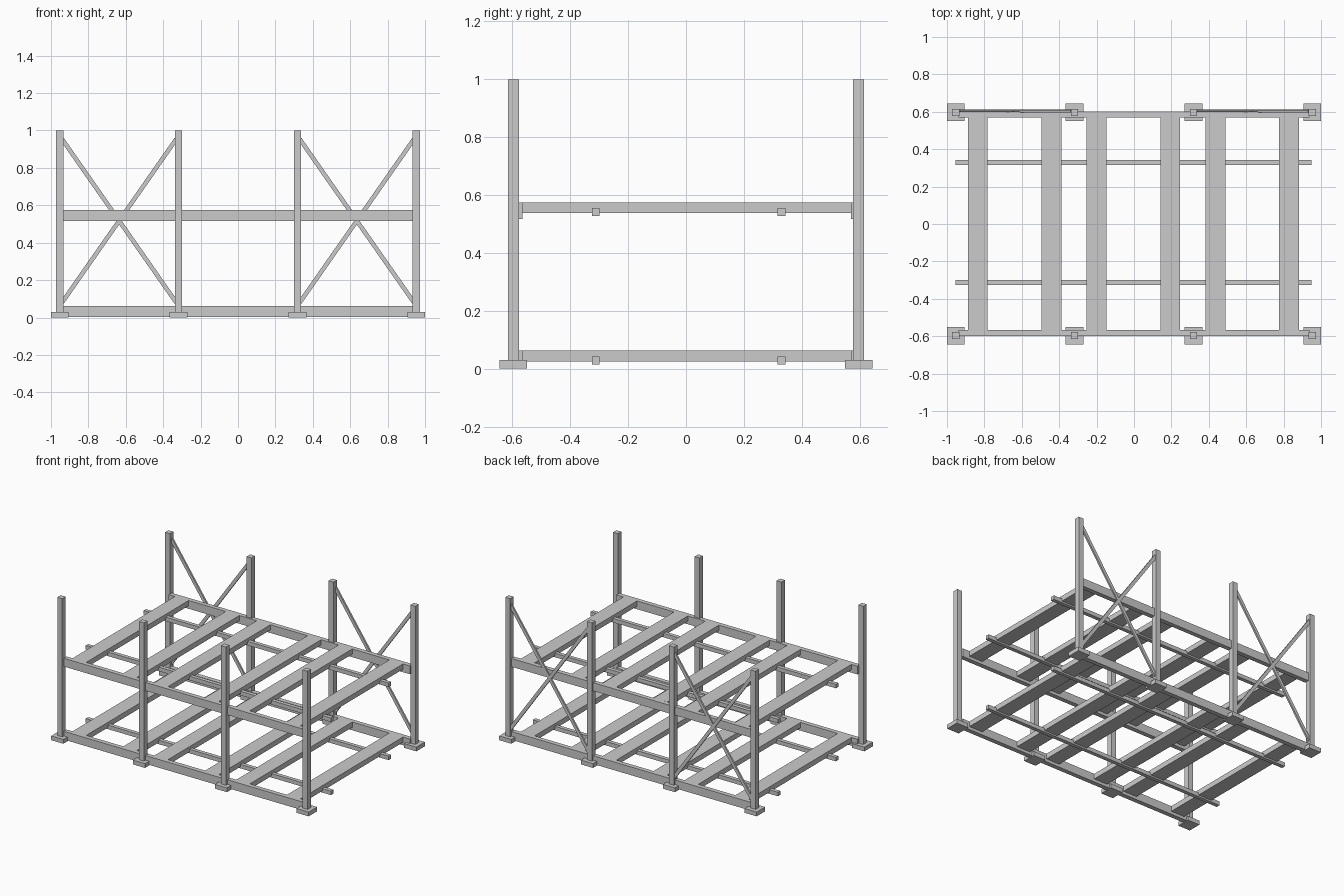
import bpy
from math import atan2, hypot

if "Cube" in bpy.data.objects:
    bpy.data.objects.remove(bpy.data.objects["Cube"])


def box(name, x, y, z, rot_y=0.0):
    """Box from (min, max) ranges, optionally turned about y through its centre."""
    r = (x, y, z)
    bpy.ops.mesh.primitive_cube_add(size=1, location=[(a + b) / 2 for a, b in r])
    o = bpy.context.object
    o.name = name
    o.scale = [b - a for a, b in r]
    bpy.ops.object.transform_apply(location=False, rotation=False, scale=True)
    o.rotation_euler.y = rot_y
    return o


def span(c, half):
    return (c - half, c + half)


POST_X = (-0.953, -0.318, 0.318, 0.953)
POST_Y = 0.597

# uprights standing on square foot plates
for y in (-POST_Y, POST_Y):
    for x in POST_X:
        box("foot_plate", span(x, 0.047), span(y, 0.047), (0, 0.03))
        box("post", span(x, 0.019), span(y, 0.019), (0.03, 1.0))

# two shelf frames: long beams, cross slats and thin support rails
for level, base in (("lower", 0.004), ("upper", 0.517)):
    z = lambda a, b: (base + a, base + b)
    box(level + "_front_beam", (-0.937, 0.937), (-0.598, -0.566), z(0, 0.058))
    box(level + "_back_beam", (-0.937, 0.937), (0.570, 0.602), z(0, 0.058))
    for bay in (-0.6385, -0.003, 0.6325):
        for dx in (-0.197, 0.197):
            box(level + "_slat", span(bay + dx, 0.053), (-0.566, 0.570), z(0.021, 0.058))
    for y in (-0.312, 0.330):
        box(level + "_rail", span(-0.003, 0.952), span(y, 0.0135), z(0.010, 0.038))

# crossed braces on the back of the outer bays
dx, dz = 0.61, 0.873
length, angle = hypot(dx, dz), atan2(dz, dx)
for cx in (-0.6355, 0.6355):
    for sign in (-1, 1):
        box("back_brace", span(cx, length / 2), span(0.604 + 0.001 * sign, 0.006),
            span(0.517, 0.0115), sign * angle)
